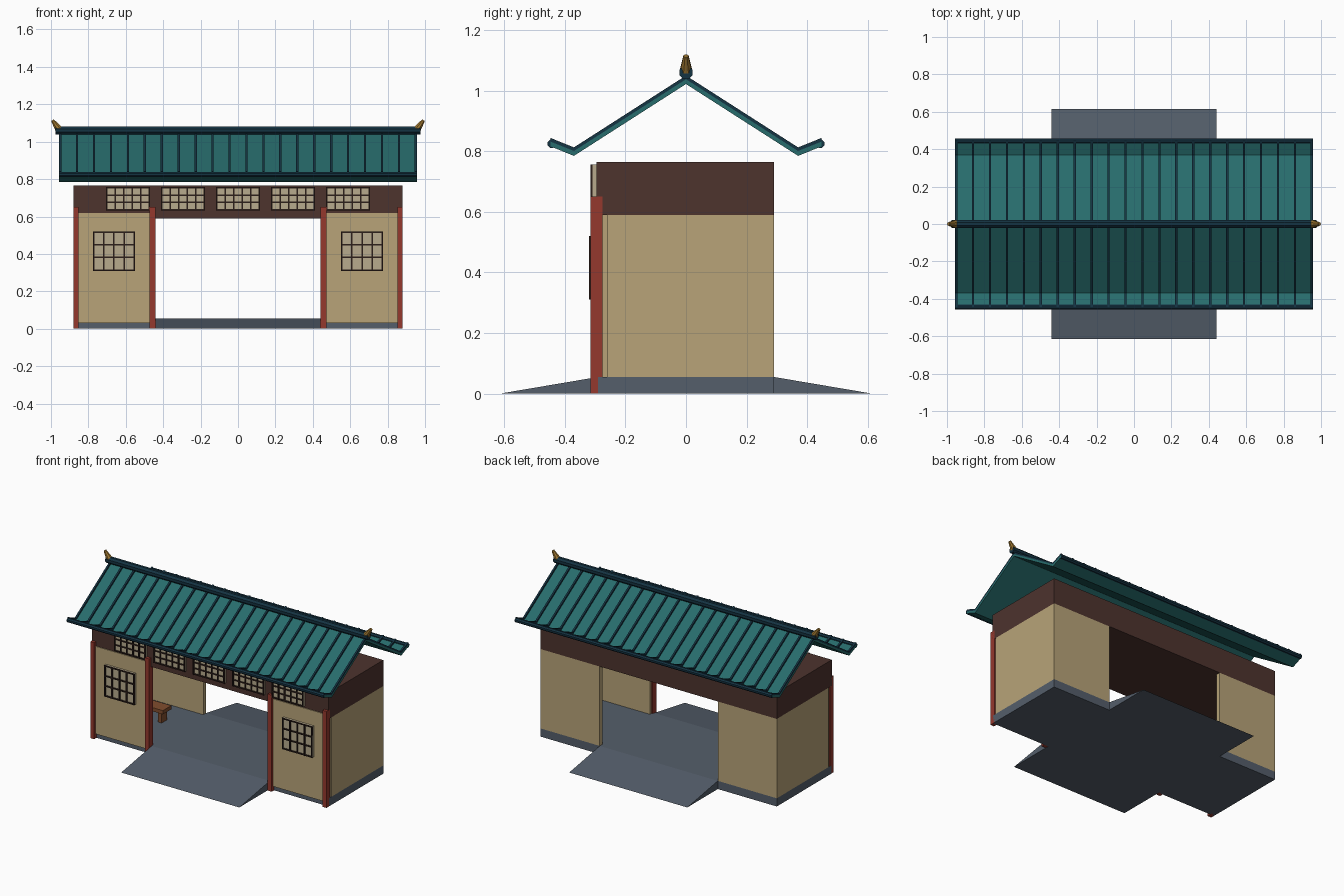
import bpy, bmesh
from math import pi
from mathutils import Matrix, Vector

if "Cube" in bpy.data.objects:
    bpy.data.objects.remove(bpy.data.objects["Cube"])


def mat(name, r, g, b):
    m = bpy.data.materials.new(name)
    m.diffuse_color = (r, g, b, 1)
    m.use_nodes = True
    m.node_tree.nodes["Principled BSDF"].inputs["Base Color"].default_value = m.diffuse_color
    return m


CREAM = mat("plaster", .48, .37, .19)
TEAL = mat("roof_tile", .02, .15, .15)
BROWN = mat("dark_wood", .075, .033, .027)
SLATE = mat("stone", .09, .113, .147)
RED = mat("red_lacquer", .30, .04, .027)
NAVY = mat("dark_tile", .007, .033, .055)
GOLD = mat("gilt", .32, .17, .027)
PANE = mat("paper", .48, .41, .27)
LATTICE = mat("lattice", .025, .013, .01)
BENCH = mat("bench_wood", .22, .075, .027)


def finish(bm, name, material):
    bmesh.ops.recalc_face_normals(bm, faces=bm.faces)
    me = bpy.data.meshes.new(name)
    bm.to_mesh(me)
    bm.free()
    me.materials.append(material)
    ob = bpy.data.objects.new(name, me)
    bpy.context.collection.objects.link(ob)
    return ob


def add_box(bm, x0, x1, y0, y1, z0, z1):
    m = (Matrix.Translation(((x0 + x1) / 2, (y0 + y1) / 2, (z0 + z1) / 2))
         @ Matrix.Diagonal((x1 - x0, y1 - y0, z1 - z0, 1)))
    bmesh.ops.create_cube(bm, size=1, matrix=m)


def boxes(name, material, *dims):
    bm = bmesh.new()
    for d in dims:
        add_box(bm, *d)
    return finish(bm, name, material)


def add_prism(bm, profile, x0, x1):
    """Extrude a closed (y, z) profile along x."""
    a = [bm.verts.new((x0, y, z)) for y, z in profile]
    b = [bm.verts.new((x1, y, z)) for y, z in profile]
    bm.faces.new(a)
    bm.faces.new(b[::-1])
    for i in range(len(a)):
        j = (i + 1) % len(a)
        bm.faces.new((a[i], b[i], b[j], a[j]))


def add_rod(bm, p, q, r0, r1, sides=8):
    p, q = Vector(p), Vector(q)
    rot = (q - p).to_track_quat('Z', 'Y').to_matrix().to_4x4()
    bmesh.ops.create_cone(bm, cap_ends=True, segments=sides, radius1=r0, radius2=r1,
                          depth=(q - p).length,
                          matrix=Matrix.Translation((p + q) / 2) @ rot @ Matrix.Rotation(pi / sides, 4, 'Z'))


def window(name, cx, z0, z1, w, cols, rows, y_pane, y_back, y_bar):
    """Paper pane with a lattice of thin bars in front."""
    x0, x1, t = cx - w / 2, cx + w / 2, .004
    boxes(name + "_pane", PANE, (x0, x1, y_pane, y_back, z0, z1))
    bm = bmesh.new()
    for i in range(cols + 1):
        x = x0 + t + (w - 2 * t) * i / cols
        add_box(bm, x - t, x + t, y_bar, y_pane + .001, z0, z1)
    for j in range(rows + 1):
        z = z0 + t + (z1 - z0 - 2 * t) * j / rows
        add_box(bm, x0, x1, y_bar + .001, y_pane + .001, z - t, z + t)
    finish(bm, name + "_lattice", LATTICE)


# Stone platform with a ramp front and back
boxes("platform", SLATE, (-.88, .88, -.29, .29, 0, .055))
bm = bmesh.new()
for s in (-1, 1):
    add_prism(bm, [(s * .29, 0), (s * .615, 0), (s * .29, .055)], -.44, .44)
finish(bm, "ramps", SLATE)

# Side bays: thin walls, open to the passage
for s, side in ((-1, "left"), (1, "right")):
    def mx(a, b):
        return tuple(sorted((s * a, s * b)))
    boxes(side + "_front_wall", CREAM, (*mx(.45, .875), -.30, -.26, .03, .62))
    boxes(side + "_side_wall", CREAM, (*mx(.85, .88), -.26, .29, .055, .59))
    boxes(side + "_back_wall", CREAM, (*mx(.44, .85), .26, .29, .055, .59))
    boxes(side + "_columns", RED,
          (*mx(.852, .88), -.315, -.275, 0, .65), (*mx(.442, .472), -.315, -.275, 0, .65))
    window(side + "_window", s * .663, .31, .52, .224, 4, 3, -.312, -.30, -.32)

# Beam block and its row of high windows
boxes("beam", BROWN, (-.88, .88, -.295, .29, .59, .765))
for i in range(5):
    window(f"high_window_{i + 1}", (i - 2) * .294, .632, .757, .235, 5, 3, -.308, -.295, -.315)

# Bench in the left bay
boxes("bench", BENCH, (-.80, -.56, 0, .09, .125, .15),
      (-.78, -.755, .015, .075, .055, .125), (-.605, -.58, .015, .075, .055, .125))


# Roof sheet with upturned eaves
def roof_profile(lower, upper):
    half = [(0, 1.03), (.37, .793), (.447, .824)]
    full = [(-y, z) for y, z in half[:0:-1]] + half
    return [(y, z + upper) for y, z in full] + [(y, z + lower) for y, z in full[::-1]]


bm = bmesh.new()
add_prism(bm, roof_profile(-.008, .008), -.957, .957)
finish(bm, "roof", TEAL)

# Raised ribs between the tile strips
bm = bmesh.new()
for i in range(22):
    x = -.951 + 1.902 * i / 21
    add_prism(bm, roof_profile(.006, .02), x - .006, x + .006)
finish(bm, "roof_ribs", NAVY)

# Eave rods, ridge beam and gilt horns
bm = bmesh.new()
for s in (-1, 1):
    add_rod(bm, (-.957, s * .443, .825), (.957, s * .443, .825), .015, .015)
finish(bm, "eave_rods", NAVY)
bm = bmesh.new()
add_rod(bm, (-.975, 0, 1.06), (.975, 0, 1.06), .023, .023)
finish(bm, "ridge_beam", NAVY)
bm = bmesh.new()
for s in (-1, 1):
    add_rod(bm, (s * .957, 0, 1.065), (s * .992, 0, 1.115), .022, .009)
finish(bm, "ridge_horns", GOLD)
